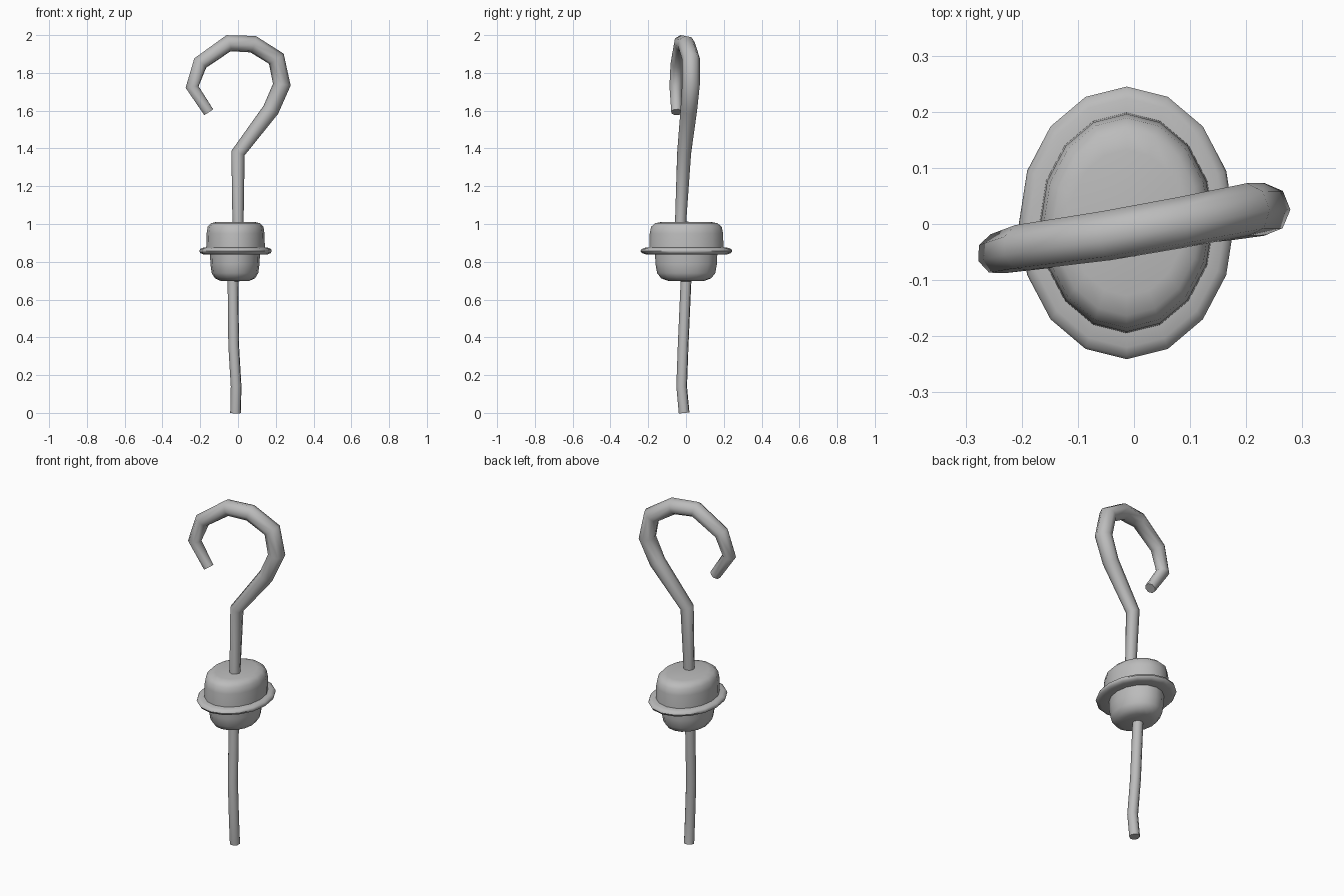
import bpy
import bmesh
import math
from mathutils import Matrix, Vector

cube = bpy.data.objects.get("Cube")
if cube:
    bpy.data.objects.remove(cube, do_unlink=True)

grey = bpy.data.materials.new("plain grey")
grey.use_nodes = True
colour = (0.5, 0.5, 0.5, 1)
grey.diffuse_color = colour
grey.node_tree.nodes["Principled BSDF"].inputs["Base Color"].default_value = colour


def finish(obj, angle):
    """Assign the material and smooth everything except sharp edges."""
    obj.data.materials.clear()
    obj.data.materials.append(grey)
    bpy.ops.object.select_all(action='DESELECT')
    obj.select_set(True)
    bpy.context.view_layer.objects.active = obj
    bpy.ops.object.shade_smooth_by_angle(angle=math.radians(angle))


def wire(name, points):
    """Eight-sided tapered wire through points of (x, y, z, radius)."""
    curve = bpy.data.curves.new(name + "_path", 'CURVE')
    curve.dimensions = '3D'
    curve.bevel_depth = 1
    curve.bevel_resolution = 2
    curve.use_fill_caps = True
    spline = curve.splines.new('POLY')
    spline.points.add(len(points) - 1)
    for p, (x, y, z, r) in zip(spline.points, points):
        p.co = (x, y, z, 1)
        p.radius = r
    obj = bpy.data.objects.new(name, curve)
    bpy.context.collection.objects.link(obj)
    bpy.ops.object.select_all(action='DESELECT')
    obj.select_set(True)
    bpy.context.view_layer.objects.active = obj
    bpy.ops.object.convert(target='MESH')
    finish(bpy.context.object, 60)


def lathe(name, profile, centre, squash, sides=16):
    """Revolve (radius, z) points, then squash the result along x."""
    bm = bmesh.new()
    verts = [bm.verts.new((0, r, z)) for r, z in profile]
    edges = [bm.edges.new(pair) for pair in zip(verts, verts[1:])]
    bmesh.ops.spin(bm, geom=verts + edges, cent=(0, 0, 0), axis=(0, 0, 1),
                   angle=math.tau, steps=sides, use_merge=True)
    bmesh.ops.remove_doubles(bm, verts=bm.verts, dist=0.0005)
    bm.transform(Matrix.Translation(Vector(centre)) @ Matrix.Diagonal((squash, 1, 1, 1)))
    bmesh.ops.recalc_face_normals(bm, faces=bm.faces)
    mesh = bpy.data.meshes.new(name)
    bm.to_mesh(mesh)
    bm.free()
    obj = bpy.data.objects.new(name, mesh)
    bpy.context.collection.objects.link(obj)
    finish(obj, 50)


# Upper wire, bent into an open hook
wire("hook_wire", [
    (0, -0.03, 0.98, 0.029), (0, -0.01, 1.375, 0.037),
    (0.174, 0.015, 1.605, 0.044), (0.232, 0.026, 1.738, 0.047),
    (0.203, 0.026, 1.875, 0.047), (0.08, 0.002, 1.952, 0.046),
    (-0.05, -0.021, 1.957, 0.045), (-0.2, -0.042, 1.852, 0.042),
    (-0.243, -0.053, 1.725, 0.037), (-0.155, -0.05, 1.592, 0.03)])

# Lower wire with a slight bend
wire("lower_wire", [
    (-0.013, -0.01, 0, 0.029), (-0.01, -0.023, 0.14, 0.029),
    (-0.023, -0.015, 0.36, 0.029), (-0.027, 0.001, 0.72, 0.029)])

# Oval body: rounded crown, thin brim and bowl below
lathe("crown", [
    (0, 1.012), (0.13, 1.011), (0.165, 1.004), (0.187, 0.985),
    (0.194, 0.95), (0.197, 0.86)], (-0.013, 0.002, 0), 0.79)
lathe("brim", [
    (0.19, 0.876), (0.222, 0.874), (0.238, 0.867), (0.243, 0.857),
    (0.236, 0.846), (0.215, 0.839), (0.15, 0.84)], (-0.013, 0.002, 0), 0.79)
lathe("bowl", [
    (0.165, 0.85), (0.163, 0.79), (0.154, 0.74), (0.132, 0.712),
    (0.095, 0.699), (0, 0.696)], (-0.016, 0.001, 0), 0.8)
